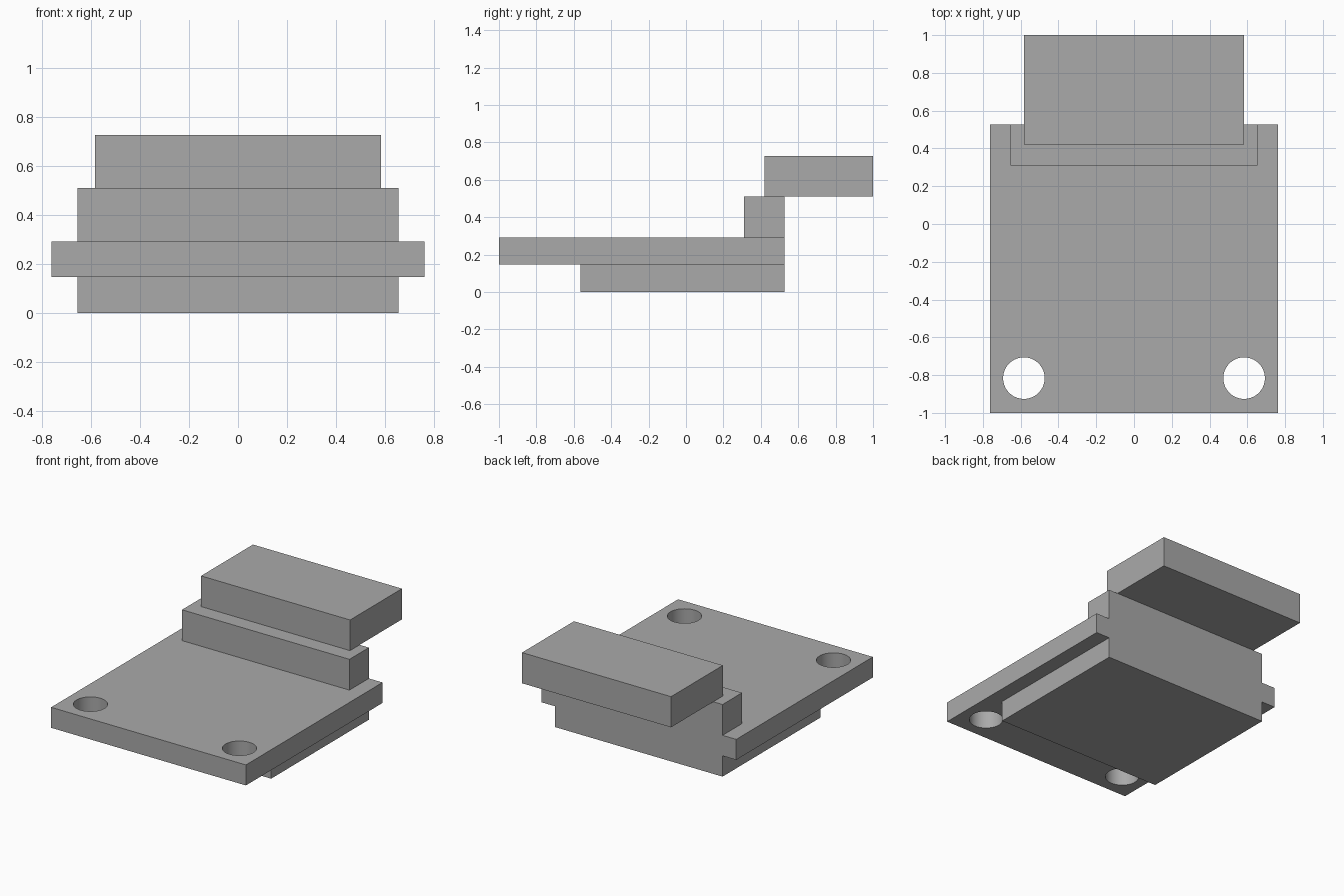
import bpy
import math

cube = bpy.data.objects.get("Cube")
if cube:
    bpy.data.objects.remove(cube, do_unlink=True)

grey = bpy.data.materials.new("plain_grey")
grey.use_nodes = True
colour = (0.4, 0.4, 0.4, 1)
grey.diffuse_color = colour
grey.node_tree.nodes["Principled BSDF"].inputs["Base Color"].default_value = colour


def block(name, half_width, y0, y1, z0, z1):
    """Box centred on x, given by its depth and height ranges."""
    bpy.ops.mesh.primitive_cube_add(size=1, location=(0, (y0 + y1) / 2, (z0 + z1) / 2))
    obj = bpy.context.object
    obj.name = name
    obj.scale = (2 * half_width, y1 - y0, z1 - z0)
    bpy.ops.object.transform_apply(location=True, rotation=False, scale=True)
    obj.data.materials.append(grey)
    return obj


def combine(target, tool, operation):
    """Apply a boolean and discard the tool object."""
    tool.hide_render = True
    mod = target.modifiers.new(operation.title(), "BOOLEAN")
    mod.operation = operation
    mod.solver = "EXACT"
    mod.object = tool
    bpy.ops.object.select_all(action="DESELECT")
    target.select_set(True)
    bpy.context.view_layer.objects.active = target
    bpy.ops.object.modifier_apply(modifier=mod.name)
    bpy.data.objects.remove(tool, do_unlink=True)


back = 0.527
plate_bottom, plate_top, riser_top = 0.147, 0.292, 0.51

# Mounting plate fused with the base below and the riser above, flush at the back
body = block("mounting_plate", 0.762, -1, back, plate_bottom, plate_top)
combine(body, block("base", 0.655, -0.565, back, 0, plate_bottom), "UNION")
combine(body, block("riser", 0.655, 0.31, back, plate_top, riser_top), "UNION")

# Two screw holes at the front corners
for side in (-1, 1):
    bpy.ops.mesh.primitive_cylinder_add(vertices=64, radius=0.11, depth=0.4,
                                        location=(side * 0.583, -0.816, 0.22))
    drill = bpy.context.object
    drill.data.materials.append(grey)
    combine(body, drill, "DIFFERENCE")

# Overhanging block resting on the riser
top = block("overhanging_block", 0.583, 0.42, 1, riser_top, 0.727)

bpy.ops.object.select_all(action="DESELECT")
body.select_set(True)
bpy.context.view_layer.objects.active = body
bpy.ops.object.shade_smooth_by_angle(angle=math.radians(30))
